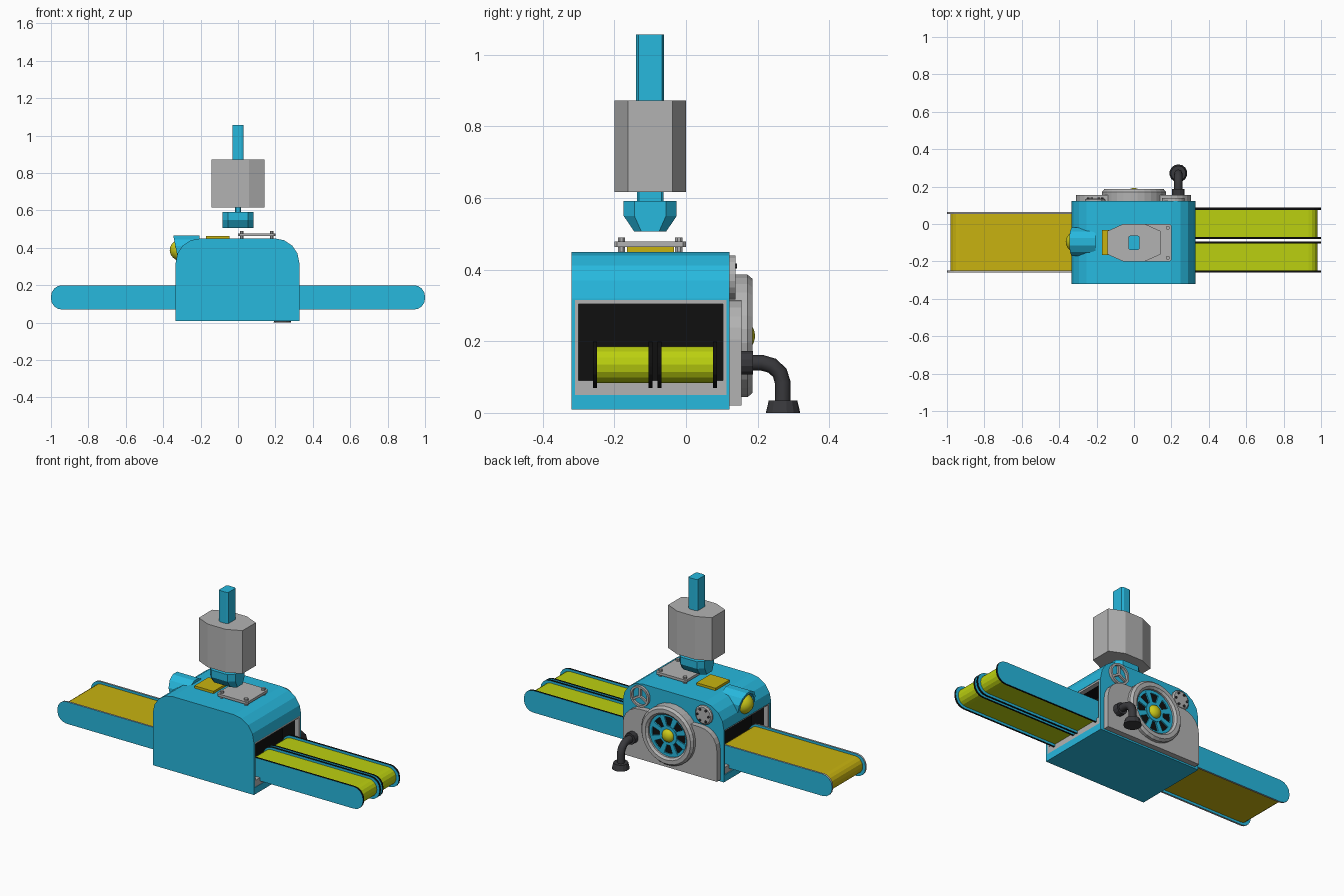
import bpy, bmesh, math
from mathutils import Vector

if "Cube" in bpy.data.objects:
    bpy.data.objects.remove(bpy.data.objects["Cube"])


def mat(name, r, g, b):
    m = bpy.data.materials.new(name)
    m.diffuse_color = (r, g, b, 1)
    m.use_nodes = True
    m.node_tree.nodes["Principled BSDF"].inputs["Base Color"].default_value = m.diffuse_color
    return m


BLUE = mat("blue_paint", 0.02, 0.48, 0.73)
BLACK = mat("black", 0.005, 0.005, 0.005)
DARK = mat("dark_rubber", 0.04, 0.04, 0.045)
GREY = mat("light_grey", 0.45, 0.45, 0.45)
GREEN = mat("green_belt", 0.5, 0.63, 0.005)
GOLD = mat("gold_belt", 0.58, 0.45, 0.005)
LAMP = mat("lamp_yellow", 0.62, 0.6, 0.01)


def finish(bm, name, *mats):
    bmesh.ops.recalc_face_normals(bm, faces=bm.faces)
    me = bpy.data.meshes.new(name)
    bm.to_mesh(me)
    bm.free()
    for m in mats:
        me.materials.append(m)
    ob = bpy.data.objects.new(name, me)
    bpy.context.collection.objects.link(ob)
    return ob


def skin(bm, rings, close=False):
    """Join successive vertex rings with quads, capping the ends."""
    n = len(rings[0])
    pairs = list(zip(rings, rings[1:])) + ([(rings[-1], rings[0])] if close else [])
    for a, b in pairs:
        for i in range(n):
            bm.faces.new((a[i], a[(i + 1) % n], b[(i + 1) % n], b[i])).material_index = 1
    if not close:
        bm.faces.new(rings[0])
        bm.faces.new(rings[-1])


def prism_y(name, pts, y0, y1, face, edge=None):
    """Extrude an (x, z) outline along y; caps and rim may differ in colour."""
    bm = bmesh.new()
    skin(bm, [[bm.verts.new((x, y, z)) for x, z in pts] for y in (y0, y1)])
    return finish(bm, name, face, edge or face)


def box(name, x0, x1, y0, y1, z0, z1, m):
    return prism_y(name, [(x0, z0), (x1, z0), (x1, z1), (x0, z1)], y0, y1, m)


def rounded(x0, x1, z0, z1, r_low, r_top, seg=4):
    """Rectangle outline with separate lower and upper corner radii."""
    pts = []
    for cx, cz, sx, sz, start, r in ((x1, z0, -1, 1, -90, r_low), (x1, z1, -1, -1, 0, r_top),
                                     (x0, z1, 1, -1, 90, r_top), (x0, z0, 1, 1, 180, r_low)):
        if r == 0:
            pts.append((cx, cz))
            continue
        for i in range(seg + 1):
            a = math.radians(start + 90 * i / seg)
            pts.append((cx + sx * r + r * math.cos(a), cz + sz * r + r * math.sin(a)))
    return pts


def lathe(name, profile, loc, axis, m, seg=24, closed=False):
    """Revolve (radius, height) points about an axis."""
    q = Vector((0, 0, 1)).rotation_difference(Vector(axis))
    off = math.pi / seg
    bm = bmesh.new()
    rings = [[bm.verts.new(Vector(loc) + q @ Vector((r * math.cos(off + math.tau * i / seg),
             r * math.sin(off + math.tau * i / seg), h))) for i in range(seg)] for r, h in profile]
    skin(bm, rings, closed)
    return finish(bm, name, m, m)


def loft(name, levels, m, cx=0.0, cy=-0.1):
    """Stack chamfered rectangles given as (z, half_x, half_y, chamfer_x, chamfer_y)."""
    bm = bmesh.new()
    rings = []
    for z, a, b, c, d in levels:
        pts = [(a - c, -b), (a, d - b), (a, b - d), (a - c, b), (c - a, b), (-a, b - d), (-a, d - b), (c - a, -b)]
        rings.append([bm.verts.new((cx + x, cy + y, z)) for x, y in pts])
    skin(bm, rings)
    return finish(bm, name, m, m)


def dome(r, flat=1.0, n=6):
    return [(max(r * math.cos(i * math.pi / 2 / n), 0.001), flat * r * math.sin(i * math.pi / 2 / n))
            for i in range(n + 1)]


def smooth(ob):
    bpy.ops.object.select_all(action='DESELECT')
    ob.select_set(True)
    bpy.context.view_layer.objects.active = ob
    bpy.ops.object.shade_smooth_by_angle(angle=math.radians(35))


# machine body with an open bay at each end
body = prism_y("body", rounded(-0.333, 0.328, 0.01, 0.45, 0, 0.13), -0.32, 0.122, BLUE)
for side, s in (("left", -1), ("right", 1)):
    cutter = box(side + "_bay_cutter", *sorted((s * 0.21, s * 0.4)), -0.31, 0.113, 0.05, 0.315, BLACK)
    cutter.hide_render = True
    cutter.hide_set(True)
    mod = body.modifiers.new(side + "_bay", 'BOOLEAN')
    mod.operation, mod.solver, mod.object = 'DIFFERENCE', 'EXACT', cutter
    # grey frame around the bay
    x0, x1 = sorted((s * 0.30, s * 0.326))
    box(side + "_bay_sill", x0, x1, -0.31, 0.113, 0.05, 0.09, GREY)
    box(side + "_bay_lintel", x0, x1, -0.31, 0.113, 0.304, 0.315, GREY)
    box(side + "_bay_front_jamb", x0, x1, -0.31, -0.30, 0.09, 0.304, GREY)
    box(side + "_bay_back_jamb", x0, x1, 0.103, 0.113, 0.09, 0.304, GREY)
    # black lining, open outward
    bm = bmesh.new()
    bmesh.ops.create_cube(bm, size=1)
    for v in bm.verts:
        v.co = Vector((s * 0.26 + 0.084 * v.co.x, -0.0985 + 0.405 * v.co.y, 0.197 + 0.216 * v.co.z))
    bmesh.ops.delete(bm, geom=[f for f in bm.faces if f.calc_center_median().x * s > 0.29], context='FACES')
    finish(bm, side + "_bay_lining", BLACK)


# conveyors: belt loop between two side plates
def conveyor(name, s, y0, y1, belt, rim):
    xs = sorted((s * 0.235, s * 1.0))
    for end, ya in (("front", y0), ("back", y1 - 0.011)):
        prism_y(f"{name}_{end}_plate", rounded(*xs, 0.07, 0.2, 0.06, 0.06), ya, ya + 0.011, BLUE, rim)
    xs = sorted((s * 0.24, s * 0.982))
    prism_y(name + "_belt", rounded(*xs, 0.084, 0.186, 0.05, 0.05), y0 + 0.011, y1 - 0.011, belt)


conveyor("infeed_conveyor", -1, -0.26, 0.064, GOLD, GREY)
conveyor("outfeed_conveyor_front", 1, -0.26, -0.094, GREEN, BLACK)
conveyor("outfeed_conveyor_back", 1, -0.08, 0.087, GREEN, BLACK)

# press: column, weight block and stamping head
loft("press_column", [(0.58, 0.017, 0.037, 0.006, 0.006), (0.62, 0.017, 0.037, 0.006, 0.006),
                      (0.62, 0.03, 0.039, 0.012, 0.006), (1.057, 0.03, 0.039, 0.012, 0.006)], BLUE)
loft("press_weight", [(0.617, 0.143, 0.1, 0.085, 0.038), (0.872, 0.143, 0.1, 0.085, 0.038)], GREY)
loft("press_head", [(0.507, 0.083, 0.045, 0.03, 0.02), (0.55, 0.083, 0.074, 0.03, 0.03),
                    (0.592, 0.083, 0.074, 0.03, 0.03)], BLUE)

# top plate, bolts and pad
loft("top_plate", [(0.463, 0.1, 0.1, 0.008, 0.008), (0.478, 0.1, 0.1, 0.008, 0.008)], GREY, 0.1)
for i, (x, y) in enumerate([(0.02, -0.18), (0.18, -0.18), (0.02, -0.02), (0.18, -0.02)]):
    lathe(f"plate_bolt_{i}", [(0.011, 0), (0.011, 0.042)], (x, y, 0.448), (0, 0, 1), GREY, 8)
box("top_pad", -0.17, -0.045, -0.165, -0.033, 0.445, 0.464, GOLD)

# signal lamp with a hood leaning over the dome
hood = lathe("lamp_hood", [(0.078, 0), (0.078, 0.14), (0.062, 0.14), (0.062, 0.09)],
             (-0.205, -0.095, 0.39), (-1, 0, 0), BLUE, 12)
for v in hood.data.vertices:
    if v.co.x < -0.33:
        v.co.x += (0.46 - v.co.z) * 0.2
smooth(lathe("lamp_dome", dome(0.06, 1.1), (-0.299, -0.095, 0.388), (-1, 0, 0), LAMP))

# rear panel and fan wheel
BACK = (0, 1, 0)
prism_y("rear_panel", rounded(-0.31, 0.305, 0.02, 0.315, 0, 0.11, 5), 0.12, 0.155, GREY)
C = (0, 0.12, 0.215)
lathe("wheel_rim", [(0.172, 0), (0.172, 0.052), (0.16, 0.066), (0.137, 0.066), (0.125, 0.055), (0.125, 0)],
      C, BACK, GREY, 28, True)
lathe("wheel_backing", [(0.127, 0), (0.127, 0.037)], C, BACK, BLACK, 28)
lathe("wheel_outer_band", [(0.126, 0.03), (0.126, 0.044), (0.108, 0.044), (0.108, 0.03)], C, BACK, BLUE, 28, True)
lathe("wheel_hub", [(0.056, 0.03), (0.056, 0.048)], C, BACK, BLUE)
for i in range(8):
    a = math.tau * (i + 0.5) / 8
    d, t = Vector((math.cos(a), math.sin(a))), Vector((-math.sin(a), math.cos(a)))
    pts = [d * r + t * w + Vector((0, 0.215)) for r, w in
           ((0.045, -0.011), (0.115, -0.016), (0.115, 0.016), (0.045, 0.011))]
    prism_y(f"wheel_spoke_{i}", [tuple(p) for p in pts], 0.15, 0.165, BLUE)
smooth(lathe("hub_dome", dome(0.038, 0.7), (0, 0.166, 0.215), BACK, LAMP))

# hand valve: ring with three spokes
V = (0.21, 0.12, 0.378)
lathe("valve_ring", [(0.062, 0), (0.062, 0.018), (0.05, 0.018), (0.05, 0)], V, BACK, GREY, 20, True)
for i in range(3):
    a = math.radians(90 + 120 * i)
    d, t = Vector((math.cos(a), math.sin(a))), Vector((-math.sin(a), math.cos(a))) * 0.006
    o = Vector((V[0], V[2]))
    prism_y(f"valve_spoke_{i}", [tuple(o + p) for p in (-t, d * 0.053 - t, d * 0.053 + t, t)], 0.12, 0.134, GREY)

# round cover with bolts
lathe("round_cover", [(0.056, 0), (0.056, 0.01), (0.048, 0.016)], (-0.207, 0.12, 0.378), BACK, GREY, 16)
for i in range(6):
    a = math.tau * i / 6
    lathe(f"cover_bolt_{i}", [(0.007, 0), (0.007, 0.022)],
          (-0.207 + 0.037 * math.cos(a), 0.12, 0.378 + 0.037 * math.sin(a)), BACK, DARK, 6)

# drain pipe with collar and foot
cu = bpy.data.curves.new("drain_pipe", 'CURVE')
cu.dimensions = '3D'
cu.bevel_depth, cu.bevel_resolution, cu.use_fill_caps = 0.022, 2, True
path = [(0.15, 0.14), (0.212, 0.14), (0.24, 0.132), (0.262, 0.112), (0.27, 0.085), (0.27, 0.02)]
sp = cu.splines.new('POLY')
sp.points.add(len(path) - 1)
for p, (y, z) in zip(sp.points, path):
    p.co = (0.237, y, z, 1)
cu.materials.append(DARK)
bpy.context.collection.objects.link(bpy.data.objects.new("drain_pipe", cu))
lathe("pipe_collar", [(0.034, 0), (0.034, 0.034)], (0.237, 0.153, 0.14), BACK, DARK, 12)
lathe("pipe_foot", [(0.048, 0), (0.04, 0.034)], (0.237, 0.271, 0), (0, 0, 1), DARK, 14)
